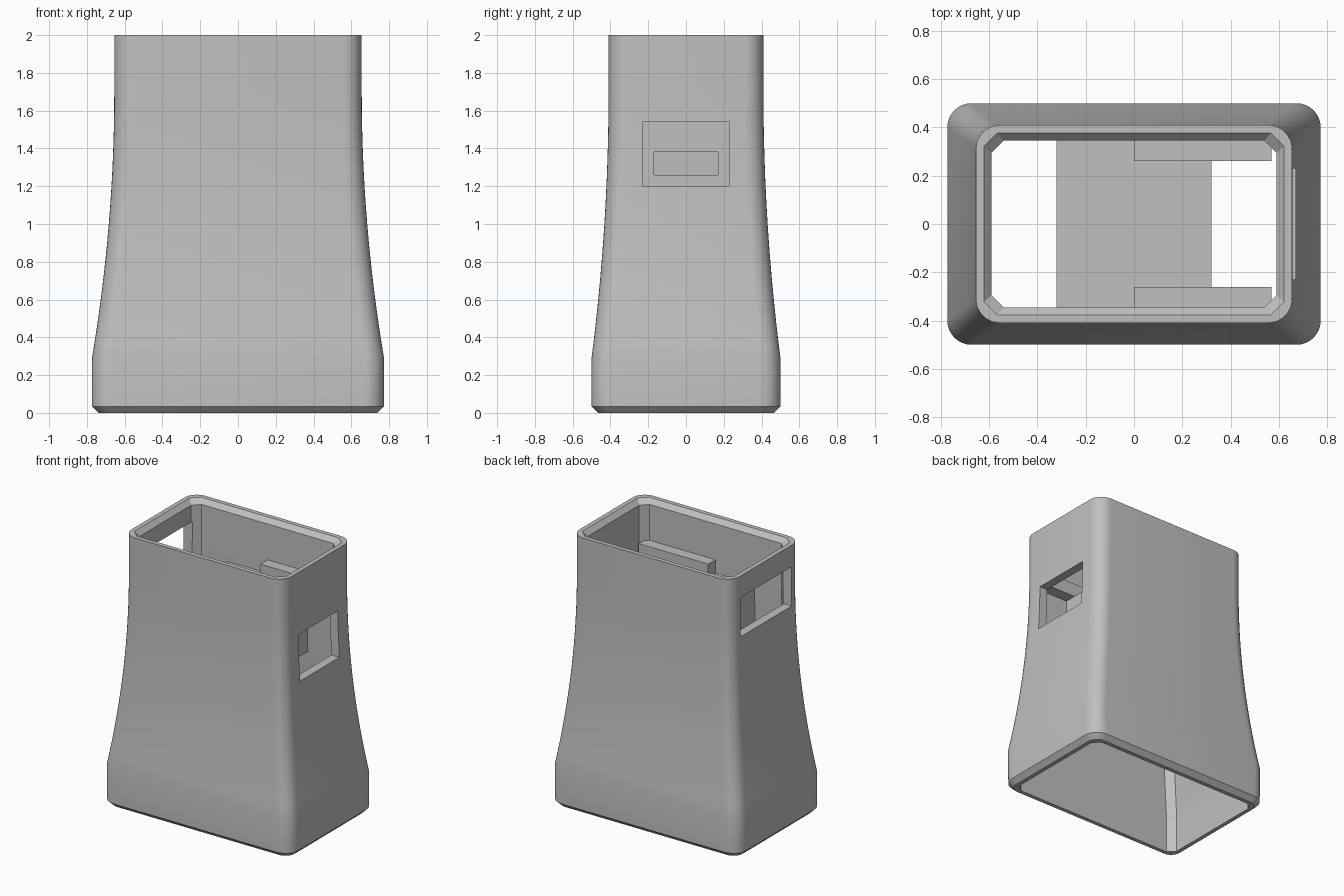
import bpy, bmesh, math

if "Cube" in bpy.data.objects:
    bpy.data.objects.remove(bpy.data.objects["Cube"], do_unlink=True)

grey = bpy.data.materials.new("plain grey")
grey.use_nodes = True
colour = (0.53, 0.53, 0.53, 1)
grey.diffuse_color = colour
grey.node_tree.nodes["Principled BSDF"].inputs["Base Color"].default_value = colour


def finish(name, bm):
    bmesh.ops.recalc_face_normals(bm, faces=bm.faces)
    mesh = bpy.data.meshes.new(name)
    bm.to_mesh(mesh)
    bm.free()
    mesh.materials.append(grey)
    obj = bpy.data.objects.new(name, mesh)
    bpy.context.collection.objects.link(obj)
    return obj


def outline(hx, hy, r, steps):
    """Rectangle with rounded corners (steps=1 gives chamfers)."""
    pts = []
    for k, (sx, sy) in enumerate([(1, 1), (-1, 1), (-1, -1), (1, -1)]):
        for i in range(steps + 1):
            a = math.pi / 2 * (k + i / steps)
            pts.append((sx * (hx - r) + r * math.cos(a), sy * (hy - r) + r * math.sin(a)))
    return pts


def loft(name, sections, steps):
    """Closed solid through (z, half x, half y, corner radius) sections."""
    bm = bmesh.new()
    rings = [[bm.verts.new((x, y, z)) for x, y in outline(hx, hy, r, steps)]
             for z, hx, hy, r in sections]
    n = len(rings[0])
    for low, high in zip(rings, rings[1:]):
        for i in range(n):
            j = (i + 1) % n
            bm.faces.new((low[i], low[j], high[j], high[i]))
    bm.faces.new(rings[0])
    bm.faces.new(rings[-1])
    return finish(name, bm)


def box(name, x, y, z):
    bm = bmesh.new()
    bmesh.ops.create_cube(bm, size=1)
    for v in bm.verts:
        v.co = [(lo + hi) / 2 + c * (hi - lo) for c, (lo, hi) in zip(v.co, (x, y, z))]
    return finish(name, bm)


def cut(obj, cutter):
    mod = obj.modifiers.new("cut", 'BOOLEAN')
    mod.operation = 'DIFFERENCE'
    mod.solver = 'EXACT'
    mod.object = cutter
    bpy.context.view_layer.objects.active = obj
    bpy.ops.object.modifier_apply(modifier=mod.name)
    bpy.data.objects.remove(cutter, do_unlink=True)


def flare(z):
    """Outward growth factor of the walls at height z."""
    return max(0, (1.7 - max(z, 0.29)) / 1.41) ** 2


WALL = 0.065
heights = [0.29 + 1.41 * i / 16 for i in range(17)]

# Flared outer shell with a chamfered foot
foot = [(0, 0.738, 0.465, 0.075), (0.035, 0.773, 0.5, 0.105)]
body = [(z, 0.655 + 0.118 * flare(z), 0.41 + 0.09 * flare(z), 0.1) for z in heights + [2]]
shell = loft("flared_shell", foot + body, 8)

# Hollow inside with chamfered corners and a bevelled mouth
inner = [(z, 0.655 - WALL + 0.118 * flare(z), 0.41 - WALL + 0.09 * flare(z), 0.05)
         for z in [-0.05] + heights + [1.965]]
mouth = [(2, 0.622, 0.377, 0.055), (2.035, 0.654, 0.409, 0.06)]
cut(shell, loft("hollow_cutter", inner + mouth, 1))

# Side windows
cut(shell, box("left_window_cutter", (0.45, 0.9), (-0.23, 0.23), (1.2, 1.54)))
cut(shell, box("right_window_cutter", (-0.9, -0.45), (-0.3, 0.3), (1.55, 1.84)))

# Cross block with a passage through it
block = box("cross_block", (-0.32, 0.32), (-0.37, 0.37), (1.1, 1.6))
cut(block, box("passage_cutter", (-0.5, 0.5), (-0.17, 0.17), (1.26, 1.38)))

# Ledges along the long walls
for name, s in (("front_ledge", -1), ("back_ledge", 1)):
    box(name, (0, 0.57), sorted((s * 0.26, s * 0.37)), (1.6, 1.7))

# Smooth the rounded shell, keep hard edges sharp
bpy.ops.object.select_all(action='DESELECT')
shell.select_set(True)
bpy.context.view_layer.objects.active = shell
bpy.ops.object.shade_smooth_by_angle(angle=math.radians(20))
